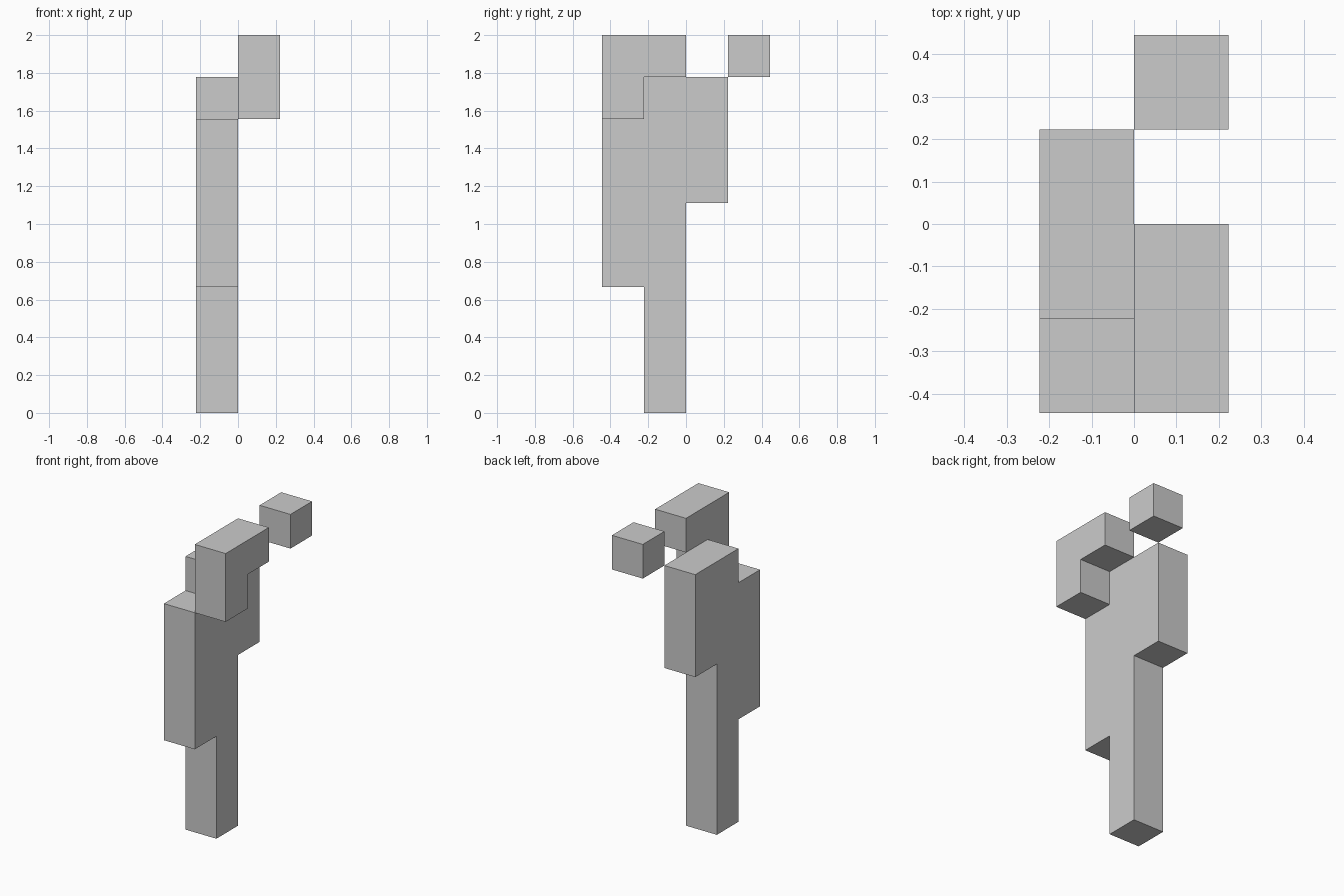
import bpy, bmesh
from mathutils import Vector

if "Cube" in bpy.data.objects:
    bpy.data.objects.remove(bpy.data.objects["Cube"])

U = 2 / 9  # block size: the model is nine blocks tall


def slab(name, profile, x0, x1):
    """Extrude a side profile of (y, z) block coordinates from x0 to x1."""
    bm = bmesh.new()
    face = bm.faces.new([bm.verts.new((x0 * U, y * U, z * U)) for y, z in profile])
    ext = bmesh.ops.extrude_face_region(bm, geom=[face], use_keep_orig=True)
    verts = [v for v in ext["geom"] if isinstance(v, bmesh.types.BMVert)]
    bmesh.ops.translate(bm, verts=verts, vec=Vector(((x1 - x0) * U, 0, 0)))
    bmesh.ops.recalc_face_normals(bm, faces=bm.faces[:])
    mesh = bpy.data.meshes.new(name)
    bm.to_mesh(mesh)
    bm.free()
    obj = bpy.data.objects.new(name, mesh)
    bpy.context.collection.objects.link(obj)
    return obj


# Tall stepped column on the left
slab("stepped_column", [(-1, 0), (0, 0), (0, 5), (1, 5), (1, 8), (-1, 8),
                        (-1, 7), (-2, 7), (-2, 3), (-1, 3)], -1, 0)

# L-shaped block at the upper front right
slab("hooked_block", [(-2, 7), (-1, 7), (-1, 8), (0, 8), (0, 9), (-2, 9)], 0, 1)

# Single cube at the upper back right
slab("corner_cube", [(1, 8), (2, 8), (2, 9), (1, 9)], 0, 1)
